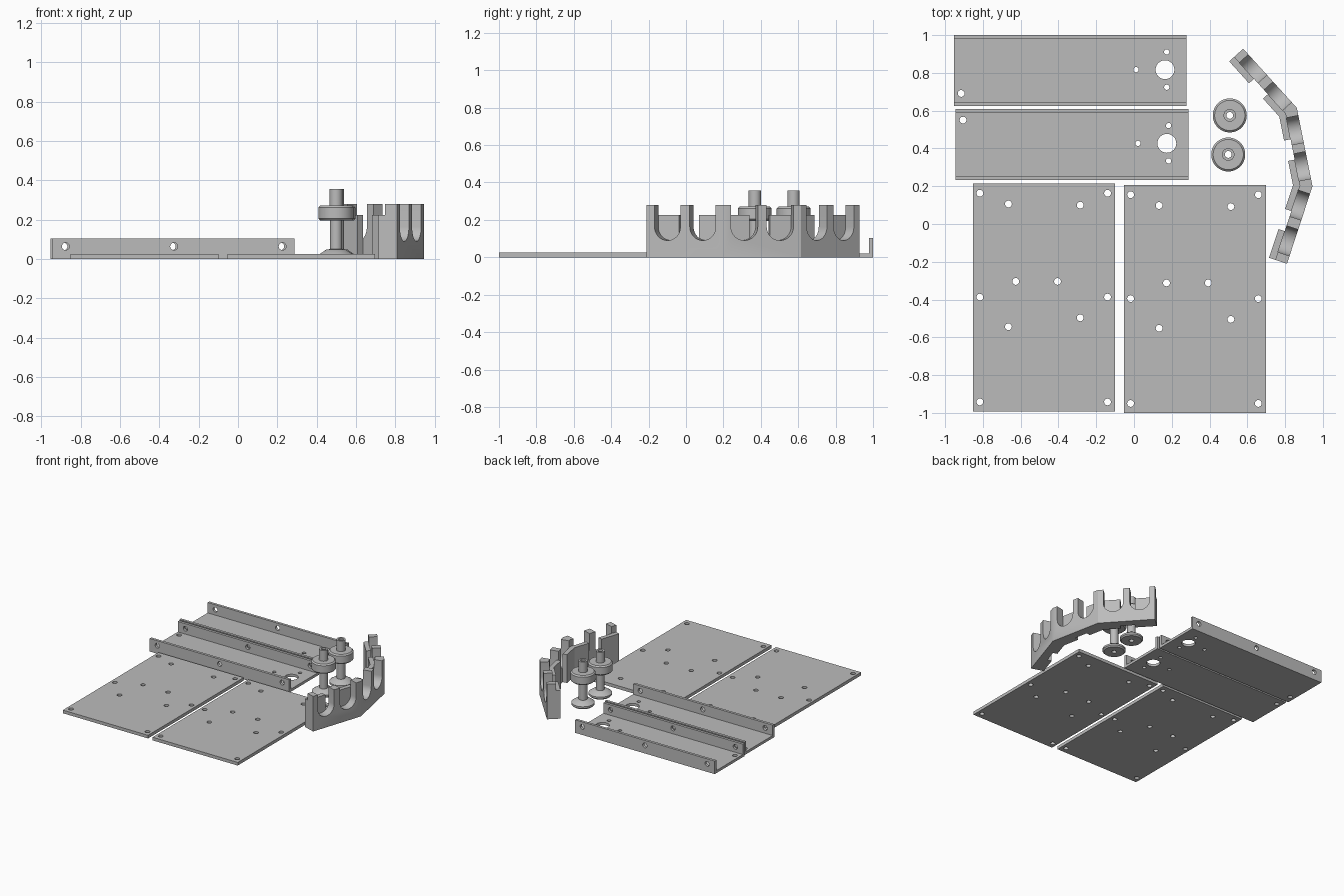
import bpy, bmesh, math
from mathutils import Vector, Matrix

if "Cube" in bpy.data.objects:
    bpy.data.objects.remove(bpy.data.objects["Cube"])

grey = bpy.data.materials.new("light_grey")
grey.diffuse_color = (0.5, 0.5, 0.5, 1)
grey.use_nodes = True
grey.node_tree.nodes["Principled BSDF"].inputs["Base Color"].default_value = grey.diffuse_color


def add_object(name, bm):
    bmesh.ops.recalc_face_normals(bm, faces=bm.faces)
    me = bpy.data.meshes.new(name)
    bm.to_mesh(me)
    bm.free()
    me.materials.append(grey)
    ob = bpy.data.objects.new(name, me)
    bpy.context.collection.objects.link(ob)
    return ob


def prism(bm, pts, vec):
    """Extrude a closed polygon along a vector."""
    face = bm.faces.new([bm.verts.new(p) for p in pts])
    ext = bmesh.ops.extrude_face_region(bm, geom=[face])
    bmesh.ops.translate(bm, vec=vec, verts=[v for v in ext["geom"] if isinstance(v, bmesh.types.BMVert)])


def cylinder(bm, centre, r, depth, rot=Matrix.Identity(4)):
    bmesh.ops.create_cone(bm, cap_ends=True, segments=24, radius1=r, radius2=r, depth=depth,
                          matrix=Matrix.Translation(centre) @ rot)


def cut(ob, bm):
    """Subtract the cutter mesh and bake the result."""
    cutter = add_object("cutter", bm)
    cutter.hide_render = True
    mod = ob.modifiers.new("cut", 'BOOLEAN')
    mod.object, mod.operation, mod.solver = cutter, 'DIFFERENCE', 'EXACT'
    dg = bpy.context.evaluated_depsgraph_get()
    me = bpy.data.meshes.new_from_object(ob.evaluated_get(dg))
    ob.modifiers.clear()
    ob.data = me
    bpy.data.objects.remove(cutter)


def smooth(ob):
    bpy.ops.object.select_all(action='DESELECT')
    bpy.context.view_layer.objects.active = ob
    ob.select_set(True)
    bpy.ops.object.shade_smooth_by_angle(angle=math.radians(30))


# Two drilled flat plates
HOLES = [(x, y) for x in (0.036, 0.712) for y in (0.05, 0.605, 1.155)]
HOLES += [(0.187, 1.098), (0.567, 1.092), (0.226, 0.688), (0.447, 0.688), (0.187, 0.448), (0.567, 0.495)]
for name, x, y in (("left_plate", -0.852, -0.992), ("right_plate", -0.054, -1.0)):
    bm = bmesh.new()
    prism(bm, [(x, y, 0), (x + 0.752, y, 0), (x + 0.752, y + 1.206, 0), (x, y + 1.206, 0)], (0, 0, 0.025))
    plate = add_object(name, bm)
    bm = bmesh.new()
    for hx, hy in HOLES:
        cylinder(bm, (x + hx, y + hy, 0.01), 0.018, 0.2)
    cut(plate, bm)
    smooth(plate)

# Two U channels with drilled base and flanges
turn = Matrix.Rotation(math.pi / 2, 4, 'X')
for name, x, y, corner_y in (("back_channel", -0.954, 0.624, 0.067), ("front_channel", -0.944, 0.234, 0.316)):
    w, t, h = 0.376, 0.021, 0.104
    prof = [(0, 0), (w, 0), (w, h), (w - t, h), (w - t, t), (t, t), (t, h), (0, h)]
    bm = bmesh.new()
    prism(bm, [(x, y + a, b) for a, b in prof], (1.232, 0, 0))
    channel = add_object(name, bm)
    bm = bmesh.new()
    for hx, hy, r in ((1.118, 0.193, 0.05), (1.127, 0.287, 0.014), (1.127, 0.1, 0.014),
                      (0.965, 0.193, 0.014), (0.039, corner_y, 0.018)):
        cylinder(bm, (x + hx, y + hy, 0), r, 0.15)
    for hx in (0.067, 0.618, 1.17):
        cylinder(bm, (x + hx, y + w / 2, 0.064), 0.019, 0.6, turn)
    cut(channel, bm)
    smooth(channel)

# Two hollow spindles with a foot and a collar
PROFILE = [(0.018, 0), (0.075, 0), (0.085, 0.01), (0.085, 0.024), (0.05, 0.048), (0.031, 0.05),
           (0.031, 0.195), (0.08, 0.195), (0.09, 0.205), (0.09, 0.262), (0.08, 0.272),
           (0.033, 0.272), (0.033, 0.357), (0.018, 0.357)]
N = 48
for name, x, y in (("back_spindle", 0.507, 0.575), ("front_spindle", 0.499, 0.368)):
    bm = bmesh.new()
    rings = [[bm.verts.new((x + r * math.cos(math.tau * i / N), y + r * math.sin(math.tau * i / N), z))
              for i in range(N)] for r, z in PROFILE]
    for k, ring in enumerate(rings):
        nxt = rings[(k + 1) % len(rings)]
        for i in range(N):
            j = (i + 1) % N
            bm.faces.new((ring[i], ring[j], nxt[j], nxt[i]))
    smooth(add_object(name, bm))

# Bent rack: path of its outer face, front to back
PATH = [Vector(p) for p in ((0.81, -0.21), (0.945, 0.2), (0.862, 0.615), (0.578, 0.928))]


def offset(path, d):
    """Shift an open path inward with mitred corners."""
    dirs = [(b - a).normalized() for a, b in zip(path, path[1:])]
    norms = [Vector((-t.y, t.x)) for t in dirs]
    out = [path[0] + norms[0] * d]
    for p, n1, n2 in zip(path[1:], norms, norms[1:]):
        out.append(p + (n1 + n2) * d / (1 + n1.dot(n2)))
    return out + [path[-1] + norms[-1] * d]


def wall(name, path, d0, d1, height):
    bm = bmesh.new()
    prism(bm, [(*p, 0) for p in offset(path, d0) + offset(path, d1)[::-1]], (0, 0, height))
    return add_object(name, bm)


# Slotted outer wall with two round-bottomed slots per section
rack = wall("rack_wall", PATH, 0, 0.065, 0.28)
bm = bmesh.new()
R, ZC = 0.073, 0.163
for a, b in zip(PATH, PATH[1:]):
    t = (b - a).normalized()
    n = Vector((-t.y, t.x))
    for f in (0.27, 0.73):
        c = a.lerp(b, f) + n * (0.033 - 0.1)
        shape = [(R, 0.4)] + [(R * math.cos(k * math.pi / 16), ZC - R * math.sin(k * math.pi / 16))
                              for k in range(17)] + [(-R, 0.4)]
        prism(bm, [(*(c + t * s), z) for s, z in shape], (n.x * 0.2, n.y * 0.2, 0))
cut(rack, bm)
smooth(rack)

# Lower backing panels, parted at the middle of each section
GAP = 0.13
cuts = [(a.lerp(b, 0.5 - GAP), a.lerp(b, 0.5 + GAP)) for a, b in zip(PATH, PATH[1:])]
starts = [PATH[0]] + [c[1] for c in cuts]
ends = [c[0] for c in cuts] + [PATH[-1]]
for i, (s, e) in enumerate(zip(starts, ends)):
    corner = [PATH[i]] if 0 < i < 3 else []
    wall(f"backing_panel_{i + 1}", [s] + corner + [e], 0.065, 0.1, 0.225)
